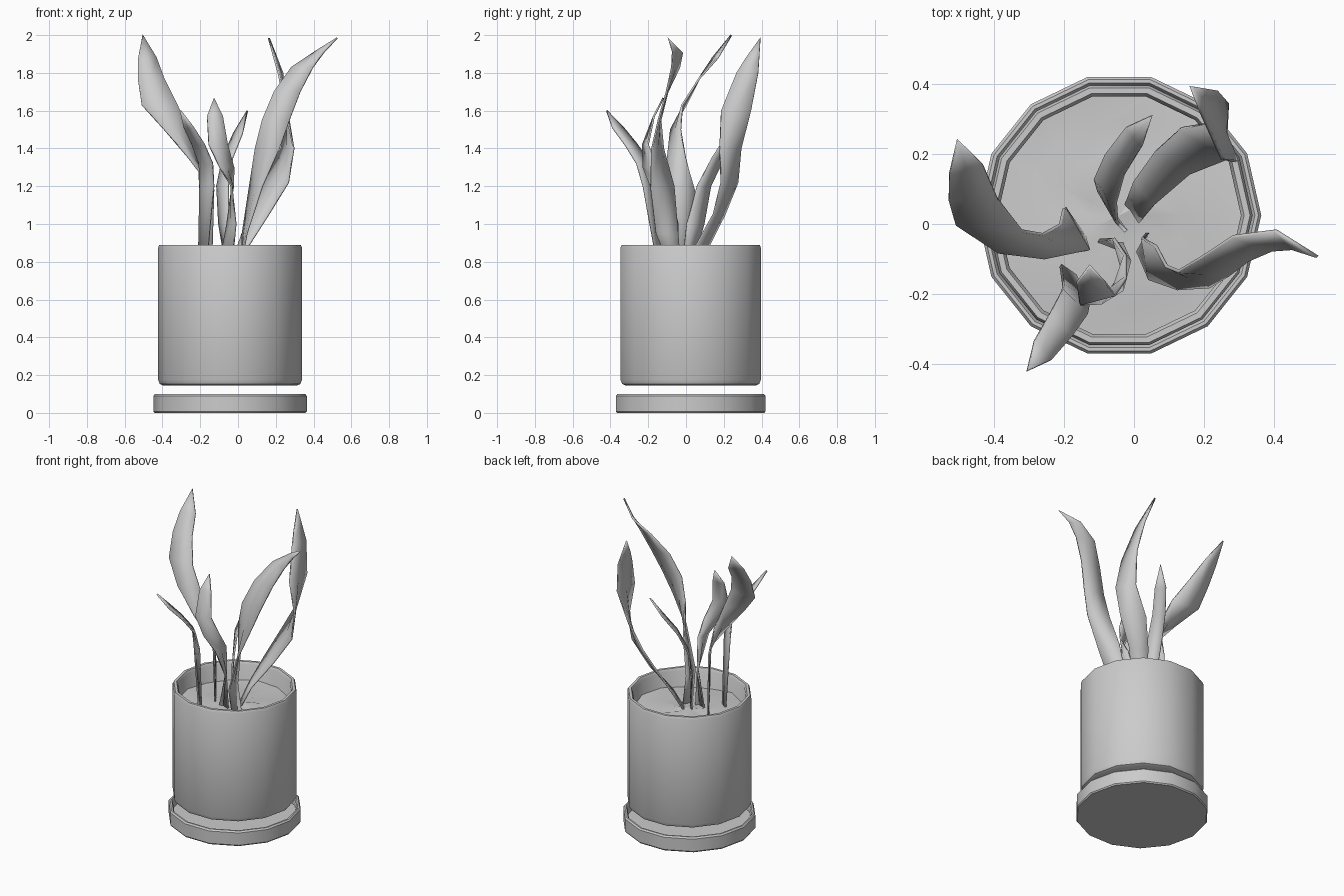
import bpy, bmesh, math, random

random.seed(4)
CX, CY, SIDES = -0.042, 0.025, 14


def finish(name, bm, angle=35):
    bmesh.ops.recalc_face_normals(bm, faces=bm.faces)
    me = bpy.data.meshes.new(name)
    bm.to_mesh(me)
    bm.free()
    ob = bpy.data.objects.new(name, me)
    bpy.context.collection.objects.link(ob)
    bpy.ops.object.select_all(action='DESELECT')
    ob.select_set(True)
    bpy.context.view_layer.objects.active = ob
    bpy.ops.object.shade_smooth_by_angle(angle=math.radians(angle))
    return ob


def lathe(name, profile, bumps=0.0):
    """Spin (radius, z) points around the pot axis; radius 0 becomes a pole."""
    bm = bmesh.new()
    rings = []
    for r, z in profile:
        n = SIDES if r else 1
        rings.append([bm.verts.new((CX + r * math.cos(2 * math.pi * i / SIDES),
                                    CY + r * math.sin(2 * math.pi * i / SIDES),
                                    z + random.uniform(-bumps, bumps))) for i in range(n)])
    for a, b in zip(rings, rings[1:]):
        for i in range(SIDES):
            j = (i + 1) % SIDES
            quad = [a[i % len(a)], a[j % len(a)], b[j % len(b)], b[i % len(b)]]
            bm.faces.new(list(dict.fromkeys(quad)))
    return finish(name, bm)


def leaf(name, slices, tip):
    """Blade from level slices: centre x, y, z, half width, heading in degrees."""
    bm = bmesh.new()
    pairs = []
    for x, y, z, h, deg in slices:
        dx, dy = h * math.cos(math.radians(deg)), h * math.sin(math.radians(deg))
        pairs.append([bm.verts.new((x + s * dx, y + s * dy, z)) for s in (-1, 0, 1)])
    for a, b in zip(pairs, pairs[1:]):
        for i in (0, 1):
            bm.faces.new((a[i], a[i + 1], b[i + 1], b[i]))
    end = bm.verts.new(tip)
    for i in (0, 1):
        bm.faces.new((pairs[-1][i], pairs[-1][i + 1], end))
    ob = finish(name, bm, 50)
    mod = ob.modifiers.new("thickness", 'SOLIDIFY')
    mod.thickness, mod.offset = 0.01, 0


# Saucer, pot and soil
lathe("saucer", [(0, 0), (0.4, 0), (0.406, 0.008), (0.406, 0.09), (0.398, 0.1),
                 (0.388, 0.1), (0.381, 0.09), (0.381, 0.035), (0, 0.035)])
lathe("pot", [(0, 0.145), (0.355, 0.145), (0.372, 0.153), (0.381, 0.175), (0.381, 0.875),
              (0.374, 0.89), (0.357, 0.89), (0.348, 0.875), (0.348, 0.19), (0, 0.19)])
lathe("soil", [(0.349, 0.765), (0.27, 0.77), (0.18, 0.775), (0.09, 0.775), (0, 0.775)], 0.012)

# Leaves
leaf("leaf_left", [(-0.17, 0.005, 0.75, 0.05, 124), (-0.165, -0.015, 1.18, 0.07, 120),
                   (-0.235, -0.05, 1.35, 0.055, 63), (-0.325, -0.055, 1.5, 0.07, 21),
                   (-0.415, -0.01, 1.63, 0.095, -6), (-0.46, 0.07, 1.77, 0.07, 0),
                   (-0.48, 0.155, 1.88, 0.05, 15)], (-0.505, 0.24, 2.0))
leaf("leaf_front_left", [(-0.19, -0.13, 0.75, 0.025, -35), (-0.165, -0.2, 1.2, 0.045, -35),
                         (-0.17, -0.225, 1.32, 0.05, -45), (-0.21, -0.29, 1.42, 0.045, -45),
                         (-0.26, -0.36, 1.51, 0.037, -50)], (-0.305, -0.42, 1.6))
leaf("leaf_front", [(-0.07, -0.05, 0.75, 0.035, -5), (-0.035, -0.075, 1.0, 0.04, -55),
                    (-0.03, -0.14, 1.2, 0.05, -95), (-0.06, -0.19, 1.3, 0.052, -135),
                    (-0.105, -0.215, 1.42, 0.052, -165), (-0.122, -0.17, 1.57, 0.042, -180)],
     (-0.127, -0.12, 1.667))
leaf("leaf_right", [(0.025, -0.05, 0.75, 0.03, 60), (0.035, -0.1, 0.95, 0.06, 100),
                    (0.095, -0.125, 1.2, 0.07, 118), (0.155, -0.15, 1.4, 0.07, 155),
                    (0.2, -0.14, 1.55, 0.073, 176), (0.26, -0.1, 1.7, 0.07, 178),
                    (0.34, -0.055, 1.83, 0.06, 161), (0.43, -0.045, 1.91, 0.036, 133)],
     (0.525, -0.094, 1.985))
leaf("leaf_back", [(-0.04, 0.0, 0.75, 0.03, 130), (-0.075, 0.05, 1.0, 0.052, 120),
                   (-0.082, 0.095, 1.2, 0.046, 130), (-0.055, 0.17, 1.35, 0.04, 130),
                   (0.0, 0.25, 1.48, 0.035, 130)], (0.05, 0.31, 1.6))
leaf("leaf_back_right", [(-0.01, 0.02, 0.75, 0.03, 130), (0.03, 0.09, 0.89, 0.045, 130),
                         (0.11, 0.175, 1.05, 0.06, 150), (0.2, 0.23, 1.22, 0.08, 147),
                         (0.262, 0.235, 1.4, 0.065, 120), (0.26, 0.265, 1.6, 0.08, 85),
                         (0.225, 0.325, 1.8, 0.058, 80), (0.198, 0.353, 1.88, 0.035, 80)],
     (0.163, 0.394, 1.985))
